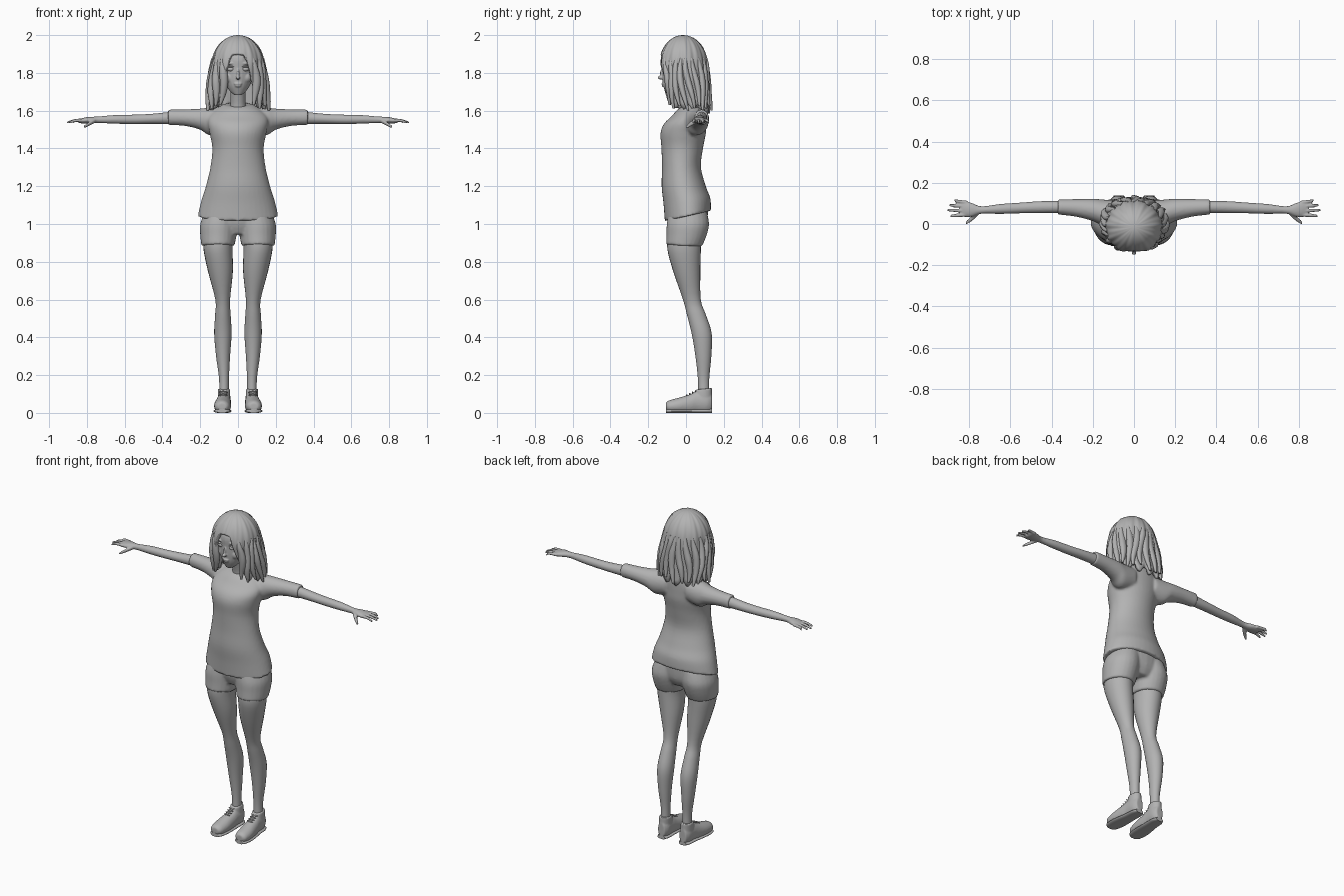
import bpy
import bmesh
from math import sin, cos, pi, sqrt, exp, radians
from mathutils import Matrix, Vector

if "Cube" in bpy.data.objects:
    bpy.data.objects.remove(bpy.data.objects["Cube"])

grey = bpy.data.materials.new("plain grey")
grey.use_nodes = True
grey.diffuse_color = (.45, .45, .45, 1)
grey.node_tree.nodes["Principled BSDF"].inputs["Base Color"].default_value = grey.diffuse_color

BOTH = (1, -1)


def refine(rings, steps=4):
    """Catmull-Rom interpolation between the given rings."""
    rings = [Vector(tuple(r) + (0,) * (6 - len(r))) for r in rings]
    out = []
    for i in range(len(rings) - 1):
        p1, p2 = rings[i], rings[i + 1]
        p0 = rings[max(i - 1, 0)]
        p3 = rings[min(i + 2, len(rings) - 1)]
        for k in range(steps):
            t = k / steps
            out.append(.5 * (2 * p1 + (p2 - p0) * t + (2 * p0 - 5 * p1 + 4 * p2 - p3) * t * t
                             + (3 * p1 - p0 - 3 * p2 + p3) * t ** 3))
    out.append(rings[-1])
    return out


def loft(bm, axis, rings, sides=(1,), count=24):
    """Closed tube of ellipses: (position, centre a, centre b, radius a, radius b, tilt)."""
    for side in sides:
        loops = []
        for pos, ca, cb, ra, rb, tilt in refine(rings):
            loop = []
            for k in range(count):
                a = ca + ra * cos(2 * pi * k / count)
                b = cb + rb * sin(2 * pi * k / count)
                if axis == "x":
                    p = (pos, a, b)
                elif axis == "y":
                    p = (a, pos, b)
                else:
                    p = (a, b, pos + tilt * b)
                loop.append(bm.verts.new((side * p[0], p[1], max(p[2], 0))))
            loops.append(loop)
        for lo, hi in zip(loops, loops[1:]):
            for k in range(count):
                n = (k + 1) % count
                bm.faces.new((lo[k], lo[n], hi[n], hi[k]))
        bm.faces.new(loops[0])
        bm.faces.new(loops[-1])


def ball(bm, place, size, sides=(1,)):
    for side in sides:
        spot = Matrix.Translation((side * place[0], place[1], place[2]))
        bmesh.ops.create_uvsphere(bm, u_segments=20, v_segments=12, radius=1,
                                  matrix=spot @ Matrix.Diagonal((*size, 1)))


def finish(name, bm, voxel=0, relax=3):
    """Make the object; a voxel size blends its parts into one skin."""
    bmesh.ops.recalc_face_normals(bm, faces=bm.faces)
    mesh = bpy.data.meshes.new(name)
    bm.to_mesh(mesh)
    bm.free()
    mesh.materials.append(grey)
    obj = bpy.data.objects.new(name, mesh)
    bpy.context.collection.objects.link(obj)
    bpy.ops.object.select_all(action="DESELECT")
    obj.select_set(True)
    bpy.context.view_layer.objects.active = obj
    bpy.ops.object.shade_smooth_by_angle(angle=radians(50))
    if voxel:
        mod = obj.modifiers.new("blend", "REMESH")
        mod.mode = "VOXEL"
        mod.voxel_size = voxel
        mod.use_smooth_shade = True
        mod = obj.modifiers.new("relax", "SMOOTH")
        mod.factor = .5
        mod.iterations = relax
    return obj


# Shirt: body and sleeves
bm = bmesh.new()
loft(bm, "z", [(1.04, 0, .01, .213, .122, .23), (1.12, 0, .005, .195, .124, .12),
               (1.2, 0, -.012, .17, .117), (1.3, 0, -.024, .146, .103),
               (1.4, 0, -.02, .136, .11), (1.48, 0, -.015, .15, .12),
               (1.53, 0, -.005, .16, .112), (1.57, 0, .015, .155, .092),
               (1.605, 0, .03, .12, .075), (1.625, 0, .035, .08, .06, .2)], count=40)
loft(bm, "x", [(.07, .045, 1.55, .065, .072), (.15, .055, 1.543, .064, .074),
               (.2, .068, 1.555, .054, .056), (.28, .078, 1.563, .043, .044),
               (.37, .083, 1.565, .037, .041)], BOTH)
finish("shirt", bm, .008)

# Shorts: hips and two short legs
bm = bmesh.new()
loft(bm, "z", [(.945, 0, .01, .09, .075), (1.0, 0, .012, .16, .1), (1.09, 0, .008, .175, .108)])
loft(bm, "z", [(.885, .106, -.01, .088, .095, -.05), (.94, .104, .003, .096, .106),
               (1.0, .1, .01, .1, .112), (1.07, .085, .01, .09, .1)], BOTH)
finish("shorts", bm, .008)

# Legs
bm = bmesh.new()
loft(bm, "z", [(.95, .1, -.005, .08, .088), (.87, .106, -.01, .077, .089),
               (.75, .093, .004, .066, .072), (.6, .081, .031, .039, .047),
               (.52, .08, .055, .041, .05), (.42, .08, .083, .046, .053),
               (.3, .079, .092, .037, .042), (.18, .074, .093, .026, .03),
               (.08, .074, .094, .026, .03)], BOTH)
finish("legs", bm)

# Shoes: upper with ankle collar, sole and laces
shoe = [(-.107, .084, .035, .022, .018), (-.09, .084, .034, .038, .032),
        (-.04, .082, .038, .045, .042), (.02, .078, .046, .041, .052),
        (.06, .075, .056, .037, .058), (.11, .073, .056, .035, .058),
        (.138, .073, .055, .022, .045)]
bm = bmesh.new()
loft(bm, "y", shoe, BOTH)
loft(bm, "z", [(.05, .074, .09, .034, .048), (.1, .074, .092, .033, .046, .05),
               (.118, .074, .094, .032, .044, .1)], BOTH)
finish("shoes", bm, .005)
bm = bmesh.new()
loft(bm, "y", [(y, cx, .01, rx + .003, .012) for y, cx, cz, rx, rz in shoe], BOTH)
finish("soles", bm)
bm = bmesh.new()
for k in range(4):
    ball(bm, (.078, .005 + .015 * k, .094 + .007 * k), (.022, .004, .005), BOTH)
finish("laces", bm)

# Arms with hands, fingers and thumbs
bm = bmesh.new()
loft(bm, "x", [(.33, .083, 1.563, .03, .034), (.45, .082, 1.557, .029, .027),
               (.55, .078, 1.554, .026, .025), (.65, .073, 1.554, .024, .023),
               (.74, .068, 1.552, .018, .017), (.79, .069, 1.55, .034, .017),
               (.83, .073, 1.546, .038, .013), (.845, .074, 1.545, .03, .008)], BOTH)
for root, tip, reach in ((.104, .118, .873), (.085, .092, .898), (.064, .067, .905), (.045, .038, .893)):
    loft(bm, "x", [(.81, root, 1.548, .0095, .0095), (.86, (root + tip) / 2, 1.548, .0085, .0085),
                   (reach, tip, 1.537, .006, .006)], BOTH, 10)
loft(bm, "x", [(.755, .058, 1.548, .014, .012), (.785, .03, 1.532, .014, .011),
               (.817, .004, 1.513, .008, .007)], BOTH, 10)
finish("arms_and_hands", bm, .0045, 2)

# Head: skull, neck, nose, lips, brows
bm = bmesh.new()
loft(bm, "z", [(1.682, 0, -.082, .018, .018), (1.7, 0, -.068, .04, .04),
               (1.73, 0, -.049, .061, .071), (1.77, 0, -.035, .077, .09),
               (1.82, 0, -.025, .085, .101), (1.88, 0, -.02, .09, .106),
               (1.94, 0, -.015, .075, .08), (1.97, 0, -.015, .04, .04)])
loft(bm, "z", [(1.57, 0, .03, .06, .055), (1.62, 0, .02, .043, .045),
               (1.67, 0, .008, .04, .043), (1.74, 0, -.005, .042, .05)])
ball(bm, (0, -.135, 1.775), (.012, .016, .01))
ball(bm, (0, -.125, 1.795), (.008, .013, .028))
ball(bm, (0, -.121, 1.742), (.022, .009, .006))
ball(bm, (0, -.119, 1.731), (.017, .009, .006))
ball(bm, (.038, -.113, 1.85), (.028, .013, .007), BOTH)
ball(bm, (.045, -.09, 1.775), (.026, .024, .028), BOTH)
finish("head", bm, .004)

# Eyes with upper lids
bm = bmesh.new()
ball(bm, (.037, -.11, 1.82), (.021, .013, .012), BOTH)
ball(bm, (.038, -.113, 1.833), (.025, .013, .004), BOTH)
finish("eyes", bm)


def hair_point(a, z):
    """Point on the hair surface at angle a from the front and height z."""
    dome = sqrt(max(0, 1 - ((z - 1.84) / .16) ** 2)) if z > 1.84 else 1
    low = max(0, 1.84 - z) / .24
    away = (a + pi) % (2 * pi) - pi
    wave = 1 + .018 * sin(11 * a + 14 * z) + .012 * sin(23 * a - 9 * z)
    wave -= .07 * exp(-(away / .07) ** 2)
    rx = (.138 + .015 * sin(2.2 * low)) * dome * wave
    ry = (.13 - .02 * low) * dome * wave
    return Vector((rx * sin(a), -.015 + .03 * low - ry * cos(a), z))


# Hair: parted shell with a face opening and ragged ends
bm = bmesh.new()
columns, rows = 120, 20
grid = []
for i in range(columns):
    a = 2 * pi * i / columns
    away = min(a, 2 * pi - a)
    t = min(1, max(0, (away - .25) / .55))
    end = 1.9 - .26 * t * t * (3 - 2 * t) - .012 * away + .018 * t * sin(13 * a)
    grid.append([bm.verts.new(hair_point(a, 2 - (2 - end) * (j / rows) ** 1.7))
                 for j in range(1, rows + 1)])
crown = bm.verts.new((0, -.015, 2))
for i in range(columns):
    left, right = grid[i], grid[(i + 1) % columns]
    bm.faces.new((crown, left[0], right[0]))
    for j in range(rows - 1):
        bm.faces.new((left[j], left[j + 1], right[j + 1], right[j]))
hair = finish("hair", bm)
thick = hair.modifiers.new("thickness", "SOLIDIFY")
thick.thickness = .018
thick.offset = -1

# Loose wavy locks lying over the hair
bm = bmesh.new()
for n, deg in enumerate(range(36, 325, 16)):
    a = radians(deg)
    end = 1.6 + .012 * (n % 3) + (.03 if min(deg, 360 - deg) < 50 else 0)
    rings = []
    for k in range(7):
        t = k / 6
        p = hair_point(a + .1 * sin(4 * t + n), 1.88 - (1.88 - end) * t)
        out = 1 + .06 * t * t - .07 * (1 - t)
        size = .004 + .018 * sin(pi * (.15 + .8 * t))
        rings.append((p.z, p.x * out, p.y * out, size, size * .8))
    loft(bm, "z", rings, count=10)
finish("hair_locks", bm)
